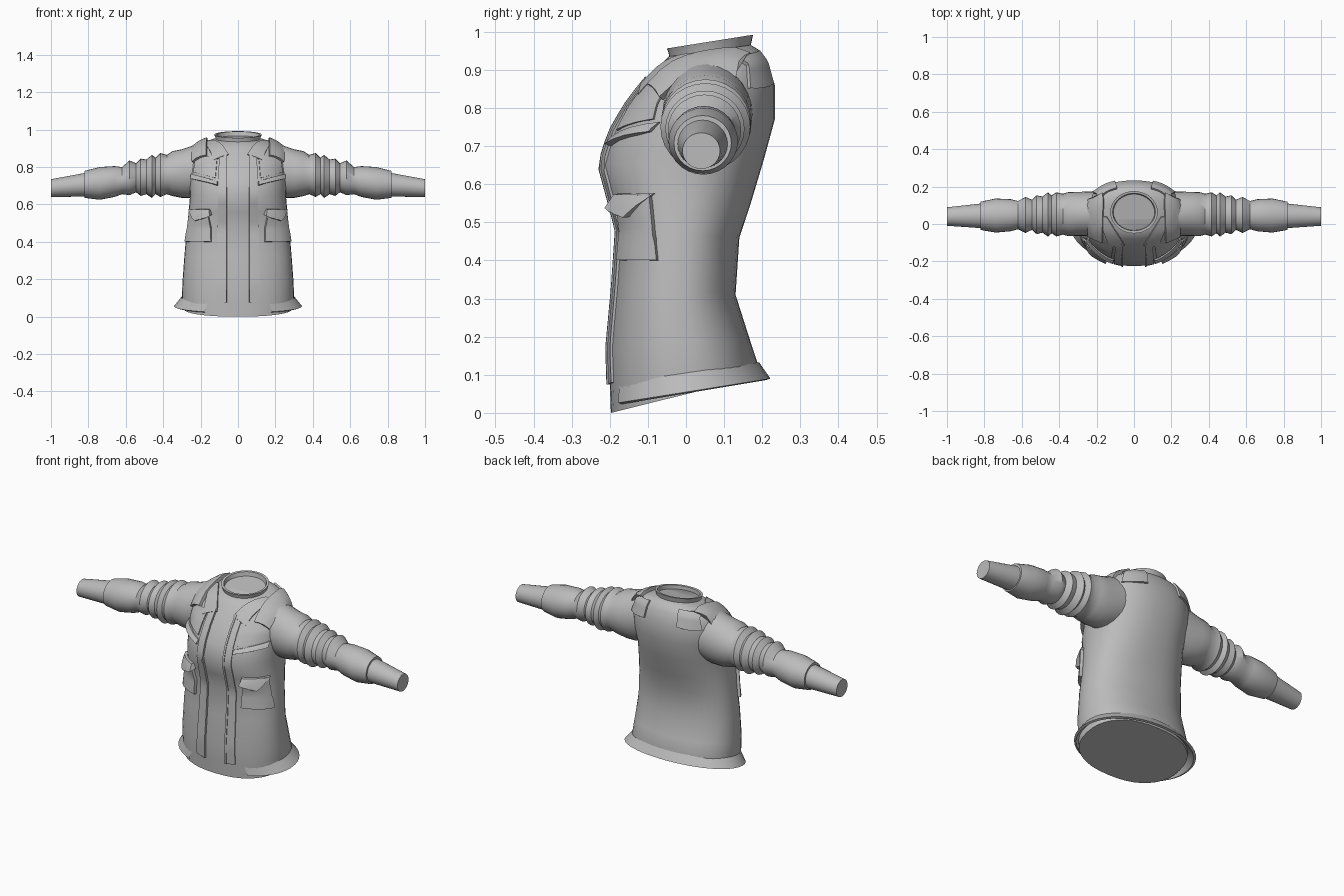
import bpy, bmesh, math
from mathutils import Vector
from mathutils.bvhtree import BVHTree

cube = bpy.data.objects.get("Cube")
if cube:
    bpy.data.objects.remove(cube)

cloth = bpy.data.materials.new("grey cloth")
cloth.use_nodes = True
GREY = (0.5, 0.5, 0.5, 1)
cloth.diffuse_color = GREY
cloth.node_tree.nodes["Principled BSDF"].inputs["Base Color"].default_value = GREY


def make(name, bm, mirror=False, angle=40):
    me = bpy.data.meshes.new(name)
    bm.to_mesh(me)
    bm.free()
    me.materials.append(cloth)
    me.shade_smooth()
    me.set_sharp_from_angle(angle=math.radians(angle))
    ob = bpy.data.objects.new(name, me)
    bpy.context.collection.objects.link(ob)
    if mirror:
        ob.modifiers.new("Mirror", 'MIRROR').use_mirror_merge = False
    return ob


def loft(rings, closed=True, cap_start=False, cap_end=False):
    bm = bmesh.new()
    rows = [[bm.verts.new(p) for p in r] for r in rings]
    n = len(rows[0])
    for a, b in zip(rows, rows[1:]):
        for i in range(n if closed else n - 1):
            j = (i + 1) % n
            bm.faces.new((a[i], a[j], b[j], b[i]))
    if cap_start:
        bm.faces.new(rows[0][::-1])
    if cap_end:
        bm.faces.new(rows[-1])
    bmesh.ops.recalc_face_normals(bm, faces=bm.faces)
    return bm


def body_ring(zf, yf, zb, yb, hw, power=2.3, a0=0, a1=360, n=40):
    """Tilted rounded ring; front and back points given, half width hw."""
    full = a1 - a0 == 360
    pts = []
    for i in range(n):
        a = math.radians(a0 + (a1 - a0) * i / (n if full else n - 1))
        c, s = math.cos(a), math.sin(a)
        x = hw * math.copysign(abs(c) ** (2 / power), c)
        t = (math.copysign(abs(s) ** (2 / power), s) + 1) / 2
        pts.append(Vector((x, yf + (yb - yf) * t, zf + (zb - zf) * t)))
    return pts


# Torso: front z, front y, back z, back y, half width
TORSO = [
    (0.0, -.197, .095, .185, .295),
    (.075, -.20, .13, .188, .30),
    (.17, -.203, .20, .165, .297),
    (.33, -.188, .31, .13, .287),
    (.48, -.178, .46, .14, .274),
    (.56, -.20, .55, .17, .264),
    (.65, -.225, .66, .203, .256),
    (.73, -.20, .77, .233, .262),
    (.80, -.16, .86, .233, .262),
    (.86, -.115, .92, .215, .243),
    (.90, -.08, .95, .195, .195),
    (.935, -.045, .965, .17, .12),
]
torso_bm = loft([body_ring(*s) for s in TORSO], cap_start=True, cap_end=True)
torso_tree = BVHTree.FromBMesh(torso_bm)
make("torso", torso_bm)

# Sleeves: x, top z, bottom z, with gathered folds along the upper arm
SLEEVE = [
    (.16, .92, .66), (.24, .915, .635), (.30, .895, .635), (.35, .885, .645),
    (.38, .865, .655), (.415, .875, .64), (.44, .85, .655), (.46, .865, .635),
    (.49, .84, .655), (.52, .845, .645), (.545, .82, .665), (.58, .835, .65),
    (.62, .80, .655), (.66, .805, .64), (.74, .80, .625), (.82, .78, .635),
]


def arm_ring(x, top, bottom, n=28):
    zc, r = (top + bottom) / 2, (top - bottom) / 2
    yc = .06 - .02 * x
    ry = min(r * 1.04, .118)
    return [Vector((x, yc + ry * math.cos(t), zc + r * math.sin(t)))
            for t in (2 * math.pi * i / n for i in range(n))]


make("sleeve", loft([arm_ring(*s) for s in SLEEVE], cap_start=True, cap_end=True), True, 45)
make("cuff", loft([arm_ring(*s) for s in ((.80, .77, .642), (.82, .768, .642), (1, .735, .64))],
                  cap_start=True, cap_end=True), True)

# Standing collar with a recessed neck opening
COLLAR = [
    (.925, -.042, .955, .168, .118), (.945, -.046, .965, .17, .12),
    (.956, -.05, .992, .176, .127), (.956, -.036, .99, .164, .114),
    (.935, -.034, .967, .16, .11),
]
make("collar", loft([body_ring(*s, power=2) for s in COLLAR], cap_end=True), angle=30)

# Flared hem wrapped around sides and back, open at the front
HEM = [
    (.075, -.203, .133, .192, .303), (.022, -.206, .09, .222, .342),
    (.018, -.198, .086, .21, .33), (.055, -.195, .11, .186, .297),
]
hem_bm = loft([body_ring(*s, power=2.1, a0=-59, a1=239) for s in HEM], closed=False)
make("hem", hem_bm, angle=30)


# Cloth panels: a quad of 2D corners projected on the torso along one direction
def ray(mode, u, v):
    if mode == "front":
        return Vector((u, -1, v)), Vector((0, 1, 0))
    if mode == "back":
        return Vector((u, 1, v)), Vector((0, -1, 0))
    if mode == "top":
        return Vector((u, v, 2)), Vector((0, 0, -1))
    d = Vector((math.cos(math.radians(u)), math.sin(math.radians(u)), 0))
    return d + Vector((0, 0, v)), -d


def panel(name, mode, corners, lift=.008, lift_top=None, nu=8, nv=8):
    """Corners run: lower start, lower end, upper end, upper start."""
    lift_top = lift if lift_top is None else lift_top
    a, b, c, d = [Vector(p) for p in corners]
    outer, inner = [], []
    for j in range(nv + 1):
        t = j / nv
        off = lift + (lift_top - lift) * t
        ro, ri = [], []
        for i in range(nu + 1):
            p = a.lerp(b, i / nu).lerp(d.lerp(c, i / nu), t)
            start, way = ray(mode, *p)
            hit, nor, _, _ = torso_tree.ray_cast(start, way)
            if hit is None:
                hit, nor, _, _ = torso_tree.find_nearest(start + way * .8)
            ro.append(hit + nor * off)
            ri.append(hit - nor * .01)
        outer.append(ro)
        inner.append(ri)
    # each row becomes a closed loop of outer then inner points
    rows = [o + r[::-1] for o, r in zip(outer, inner)]
    make(name, loft(rows, cap_start=True, cap_end=True), True, 35)


panel("front_strip", "front", ((.06, .075), (.118, .08), (.10, .865), (.058, .875)), .007, nu=3, nv=24)
panel("strip_edge", "front", ((.06, .075), (.07, .075), (.068, .87), (.058, .875)), .011, nu=2, nv=24)
panel("neck_yoke", "top", ((.05, -.11), (.13, -.12), (.19, .04), (.145, .04)), .008)
panel("chest_panel", "front", ((.12, .74), (.235, .77), (.225, .85), (.11, .86)), .006)
panel("chest_flap", "front", ((.108, .70), (.238, .737), (.245, .762), (.108, .722)), .02, .008, nv=3)
panel("shoulder_strap", "top", ((.165, -.09), (.235, -.06), (.24, .12), (.16, .16)), .018, nu=6)
panel("back_shoulder_flap", "back", ((.10, .86), (.215, .85), (.19, .93), (.09, .945)), .010)

# Side cargo pockets with an overhanging flap
panel("side_pocket", "side", ((-50, .40), (-15, .40), (-20, .575), (-47, .56)), .016)
panel("pocket_flap", "side", ((-52, .545), (-33, .515), (-18, .575), (-50, .575)), .04, .014, nv=4)
